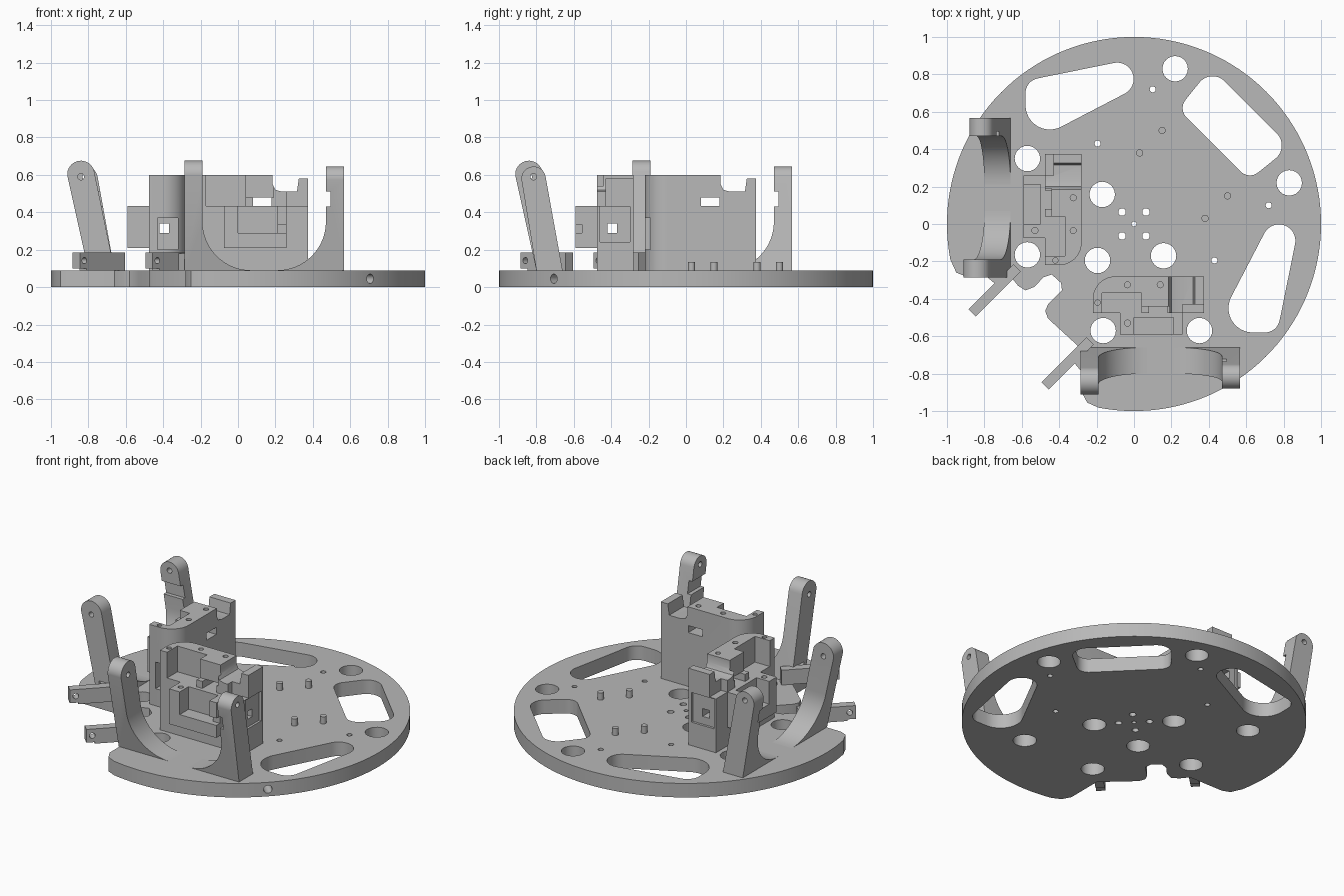
import bpy, bmesh
from math import sin, cos, radians
from mathutils import Matrix, Vector
from mathutils.geometry import convex_hull_2d

default = bpy.data.objects.get("Cube")
if default:
    bpy.data.objects.remove(default)

grey = bpy.data.materials.new("plain_grey")
grey.use_nodes = True
grey.diffuse_color = (0.48, 0.48, 0.48, 1)
grey.node_tree.nodes["Principled BSDF"].inputs["Base Color"].default_value = (0.48, 0.48, 0.48, 1)

AXES = {"z": lambda a, b, c: (a, b, c),
        "y": lambda a, b, c: (a, c, b),
        "x": lambda a, b, c: (c, a, b)}
FLOOR = 0.09


def arc(cx, cy, r, start, end, n=24):
    """Points on a circular arc, angles in degrees."""
    steps = [radians(start + (end - start) * i / n) for i in range(n + 1)]
    return [(cx + r * cos(t), cy + r * sin(t)) for t in steps]


def hull(*circles):
    """Rounded outline wrapped around several circles."""
    pts = [p for c in circles for p in arc(*c, 0, 350, 35)]
    return [pts[i] for i in convex_hull_2d(pts)]


def prism(name, outline, low, high, axis="z"):
    """Extrude a 2D outline along an axis."""
    bm = bmesh.new()
    place = AXES[axis]
    face = bm.faces.new([bm.verts.new(place(a, b, low)) for a, b in outline])
    top = bmesh.ops.extrude_face_region(bm, geom=[face])["geom"]
    shift = Vector(place(0, 0, high - low))
    bmesh.ops.translate(bm, vec=shift, verts=[v for v in top if isinstance(v, bmesh.types.BMVert)])
    bmesh.ops.recalc_face_normals(bm, faces=bm.faces)
    mesh = bpy.data.meshes.new(name)
    bm.to_mesh(mesh)
    bm.free()
    mesh.materials.append(grey)
    obj = bpy.data.objects.new(name, mesh)
    bpy.context.collection.objects.link(obj)
    return obj


def box(name, x, y, z):
    return prism(name, [(x[0], y[0]), (x[1], y[0]), (x[1], y[1]), (x[0], y[1])], *z)


def rod(name, a, b, r, low, high, axis="z"):
    return prism(name, arc(a, b, r, 0, 345, 23), low, high, axis)


def combine(target, others, operation="DIFFERENCE"):
    """Apply booleans and discard the helper objects."""
    for other in others:
        mod = target.modifiers.new("cut", "BOOLEAN")
        mod.operation, mod.solver, mod.object = operation, "EXACT", other
        bpy.context.view_layer.update()
        shape = target.evaluated_get(bpy.context.evaluated_depsgraph_get())
        mesh = bpy.data.meshes.new_from_object(shape)
        target.modifiers.clear()
        target.data = mesh
        bpy.data.objects.remove(other)
    return target


# Round base plate with a notched corner
outline = arc(0, 0, 1, 259, 551, 110) + [
    (-0.95, -0.26), (-0.9, -0.28), (-0.66, -0.28), (-0.62, -0.33), (-0.58, -0.355),
    (-0.53, -0.335), (-0.485, -0.285), (-0.44, -0.27), (-0.39, -0.315), (-0.385, -0.355),
    (-0.46, -0.43), (-0.475, -0.465), (-0.46, -0.505), (-0.28, -0.67), (-0.28, -0.9), (-0.25, -0.955)]
plate = prism("base_plate", outline, 0, FLOOR)

# Slots, round holes and rim bore
end_slot = [(-0.45, 0.635, 0.13), (-0.5, 0.7, 0.08), (-0.09, 0.775, 0.088)]
mid_slot = [(0.33, 0.62, 0.07), (0.42, 0.7, 0.09), (0.7, 0.42, 0.09), (0.62, 0.33, 0.07)]
slots = [end_slot, mid_slot, [(b, a, r) for a, b, r in end_slot]]
cuts = [prism("cutter", hull(*s), -0.1, 0.2) for s in slots]
paired = [(0.22, 0.83, 0.068), (0.35, -0.57, 0.068), (-0.17, 0.158, 0.068), (-0.165, -0.57, 0.068),
          (0.1, 0.72, 0.016), (0.43, -0.195, 0.016), (0.064, -0.064, 0.02)]
single = [(-0.195, -0.195, 0.068), (0.064, 0.064, 0.02), (-0.064, -0.064, 0.02), (0, 0, 0.013)]
for x, y, r in paired + [(b, a, r) for a, b, r in paired] + single:
    cuts.append(rod("cutter", x, y, r, -0.1, 0.2))
bore = rod("cutter", 0, 0.045, 0.025, 0.85, 1.1, "x")
bore.data.transform(Matrix.Rotation(radians(-45), 4, "Z"))
combine(plate, cuts + [bore])


# Leaning bracket: two arms joined by a rounded saddle
def lean_profile(cy, cz, r):
    return [(-0.80, FLOOR)] + [(-0.66, FLOOR)] + arc(cy, cz, r, 10, 185, 16)


left_half = prism("bracket_tall_arm", lean_profile(-0.84, 0.603, 0.073), -0.285, 0.14, "x")
right_half = prism("bracket_short_arm", lean_profile(-0.815, 0.58, 0.065), 0.14, 0.568, "x")


def saddle():
    pts = arc(0.07, 0.35, 0.26, 180, 270, 16) + arc(0.21, 0.35, 0.26, 270, 360, 16)
    return prism("cutter", pts + [(0.47, 0.9), (-0.19, 0.9)], -1.2, -0.4, "y")


for half in (left_half, right_half):
    combine(half, [saddle(), rod("cutter", -0.84 if half is left_half else -0.815, 0.59, 0.017, -0.5, 0.8, "x")])
combine(right_half, [box("cutter", (0.4, 0.495), (-0.95, -0.6), (0.43, 0.51))])

# Motor housing, rounded at its inner corner
body_outline = [(-0.22, -0.475), (0.375, -0.475), (0.375, -0.28)] + arc(-0.1, -0.4, 0.12, 90, 180, 10)
housing = prism("motor_housing", body_outline, FLOOR, 0.6)
step = [(0.185, 0.7), (0.185, 0.55), (0.2, 0.52), (0.235, 0.51), (0.315, 0.51), (0.325, 0.58), (0.4, 0.58), (0.4, 0.7)]
combine(housing, [
    prism("cutter", step, -0.7, -0.1, "y"),
    box("cutter", (-0.17, 0.04), (-0.6, -0.37), (0.435, 0.7)),
    box("cutter", (0.04, 0.19), (-0.6, -0.44), (0.48, 0.7)),
    box("cutter", (0.26, 0.5), (-0.6, -0.43), (0.435, 0.7)),
    box("cutter", (0.08, 0.18), (-0.7, -0.1), (0.435, 0.48)),
    box("cutter", (-0.3, 0.5), (-0.42, -0.37), (0.29, 0.34)),
    box("cutter", (-0.3, -0.12), (-0.43, -0.32), (0.2, 0.37)),
    box("cutter", (0.36, 0.5), (-0.46, -0.3), (0.24, 0.43)),
    rod("cutter", -0.035, -0.325, 0.016, 0.52, 0.7),
    rod("cutter", 0.14, -0.325, 0.016, 0.52, 0.7),
    rod("cutter", -0.195, -0.42, 0.014, 0.52, 0.7)])

# Front tray on the housing
tray = box("housing_tray", (-0.075, 0.26), (-0.59, -0.475), (0.21, 0.435))
combine(tray, [box("cutter", (0.0, 0.21), (-0.7, -0.5), (0.29, 0.6)),
               box("cutter", (0.13, 0.5), (-0.7, -0.555), (0.29, 0.335)),
               rod("cutter", -0.035, -0.53, 0.016, 0.37, 0.6)])

# Diagonal bar with a pierced tip, and its gusset
bar = box("side_bar", (0, 0.34), (-0.027, 0.027), (FLOOR, 0.185))
combine(bar, [box("cutter", (-0.1, 0.05), (-0.1, 0.1), (0, 0.1)),
              rod("cutter", 0.035, 0.142, 0.017, -0.1, 0.1, "y")])
bar.data.transform(Matrix.Translation((-0.475, -0.865, 0)) @ Matrix.Rotation(radians(45), 4, "Z"))
gusset = prism("bar_gusset", [(-0.28, -0.66), (-0.33, -0.73), (-0.28, -0.79)], FLOOR, 0.18)

# Locating pins
pins = [rod("locating_pin", x, y, 0.019, FLOOR - 0.01, 0.135) for x, y in ((0.38, 0.03), (0.5, 0.15))]

# Mirror every unit part across the diagonal
swap = Matrix(((0, 1, 0, 0), (1, 0, 0, 0), (0, 0, 1, 0), (0, 0, 0, 1)))
for part in [left_half, right_half, housing, tray, bar, gusset] + pins:
    mesh = part.data.copy()
    mesh.transform(swap)
    mesh.flip_normals()
    twin = bpy.data.objects.new(part.name + "_mirrored", mesh)
    bpy.context.collection.objects.link(twin)

# Smooth the round walls, keep the edges sharp
bpy.ops.object.select_all(action="DESELECT")
for obj in bpy.context.collection.objects:
    if obj.type == "MESH":
        obj.select_set(True)
        bpy.context.view_layer.objects.active = obj
bpy.ops.object.shade_smooth_by_angle(angle=radians(30))
